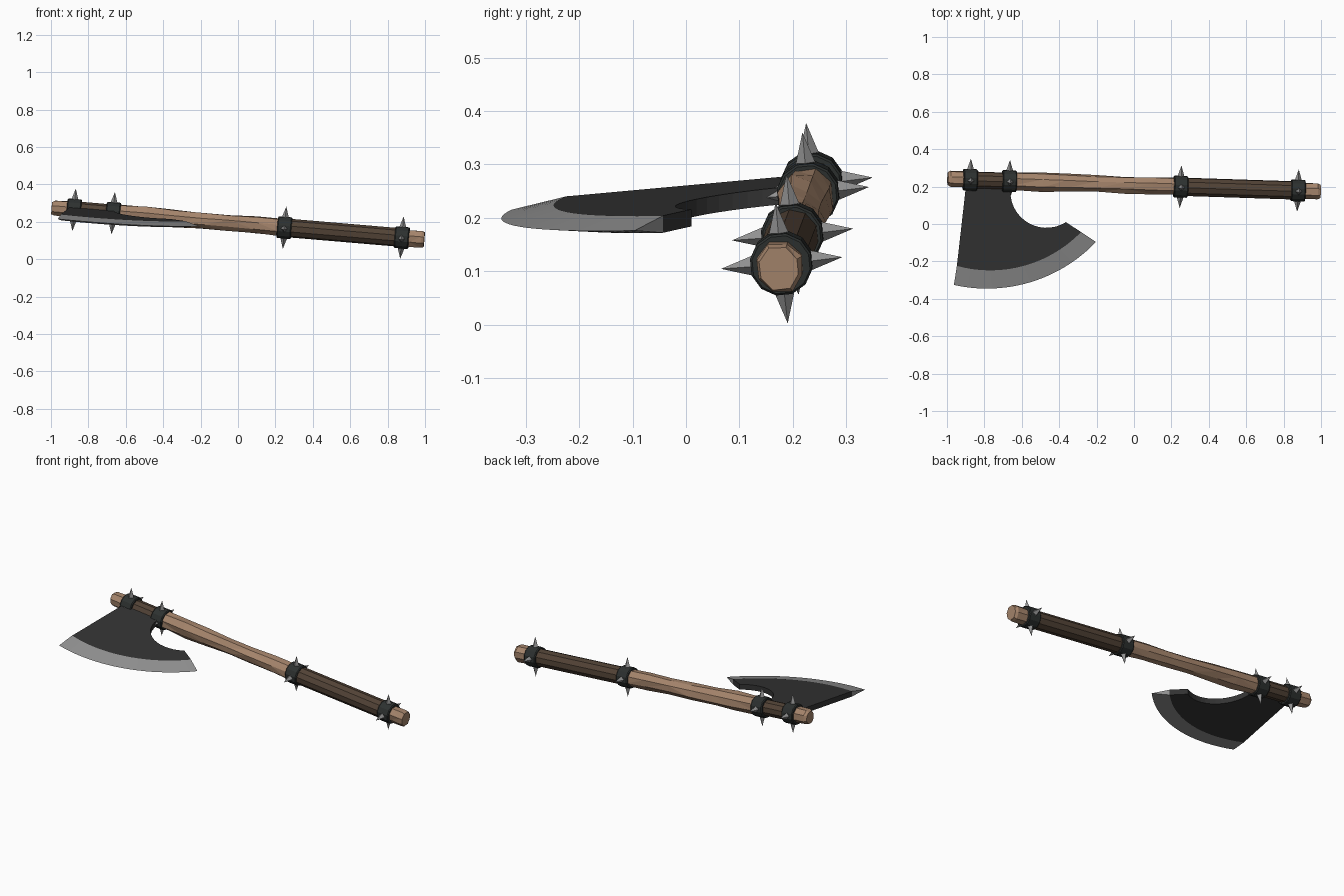
import bpy, bmesh, math, random
from mathutils import Vector, Matrix

if "Cube" in bpy.data.objects:
    bpy.data.objects.remove(bpy.data.objects["Cube"])

random.seed(4)


def material(name, rgb):
    m = bpy.data.materials.new(name)
    m.diffuse_color = (*rgb, 1)
    m.use_nodes = True
    m.node_tree.nodes["Principled BSDF"].inputs["Base Color"].default_value = m.diffuse_color
    return m


WOOD = material("wood", (0.38, 0.235, 0.15))
LEATHER = material("dark leather", (0.085, 0.056, 0.037))
IRON = material("black iron", (0.026, 0.03, 0.029))
BLADE = material("dark blade", (0.034, 0.034, 0.034))
STEEL = material("bare steel", (0.29, 0.29, 0.29))

# Tilted frame of the handle: X along the shaft, Z normal to the blade
X = Vector((2, -0.065, -0.17)).normalized()
Y = Vector((0, 1, 0.1))
Y = (Y - X * Y.dot(X)).normalized()
Z = X.cross(Y)
FRAME = Matrix.Translation((0, 0.2075, 0.19)) @ Matrix((X, Y, Z)).transposed().to_4x4()


def finish(name, bm, mats):
    bmesh.ops.recalc_face_normals(bm, faces=bm.faces)
    me = bpy.data.meshes.new(name)
    bm.to_mesh(me)
    bm.free()
    for m in mats:
        me.materials.append(m)
    ob = bpy.data.objects.new(name, me)
    bpy.context.collection.objects.link(ob)
    return ob


def lathe(name, stations, sides, mat, jitter=0.0):
    """Flat-sided rod from (x, radius) stations, optionally hewn unevenly."""
    bm = bmesh.new()
    rings = []
    for x, r in stations:
        ring = []
        for i in range(sides):
            a = math.tau * (i + 0.5) / sides
            q = r + random.uniform(-jitter, jitter)
            dx = random.uniform(-jitter, jitter) * 3 if abs(x) < 0.9 else 0
            ring.append(bm.verts.new((x + dx, q * math.cos(a), q * math.sin(a))))
        rings.append(ring)
    for a, b in zip(rings, rings[1:]):
        for i in range(sides):
            j = (i + 1) % sides
            bm.faces.new((a[i], a[j], b[j], b[i]))
    bm.faces.new(rings[0])
    bm.faces.new(rings[-1])
    if jitter:
        bmesh.ops.triangulate(bm, faces=[f for f in bm.faces if len(f.verts) == 4])
    bm.transform(FRAME)
    return finish(name, bm, [mat])


# Rough wooden shaft, thinner where the leather covers it
lathe("wooden_shaft", [(-1.0, 0.036), (-0.985, 0.044), (-0.9, 0.044), (-0.86, 0.038),
                       (-0.7, 0.038), (-0.66, 0.05), (-0.5, 0.053), (-0.36, 0.049),
                       (-0.2, 0.046), (-0.05, 0.047), (0.1, 0.046), (0.23, 0.046),
                       (0.3, 0.04), (0.86, 0.04), (0.92, 0.046), (0.985, 0.047),
                       (1.0, 0.04)], 8, WOOD, 0.004)

# Leather wraps
lathe("head_wrap", [(-0.89, 0.046), (-0.66, 0.046)], 10, LEATHER)
lathe("grip_wrap", [(0.24, 0.05), (0.89, 0.05)], 10, LEATHER)

# Iron bands, each with four spikes
for n, x in enumerate((-0.88, -0.67, 0.25, 0.88), 1):
    lathe(f"band_{n}", [(x - 0.038, 0.055), (x - 0.033, 0.059),
                        (x + 0.033, 0.059), (x + 0.038, 0.055)], 12, IRON)
    bm = bmesh.new()
    for k in range(4):
        m = (FRAME @ Matrix.Translation((x, 0, 0)) @ Matrix.Rotation(k * math.pi / 2, 4, 'X')
             @ Matrix.Translation((0, 0, 0.084)))
        bmesh.ops.create_cone(bm, cap_ends=True, segments=4, radius1=0.019,
                              radius2=0, depth=0.06, matrix=m)
    finish(f"spikes_{n}", bm, [STEEL])


def arc(p, q, r, n):
    """Points on the circle through p, q, r, running from p to r."""
    (ax, ay), (bx, by), (cx, cy) = p, q, r
    d = 2 * (ax * (by - cy) + bx * (cy - ay) + cx * (ay - by))
    A, B, C = ax * ax + ay * ay, bx * bx + by * by, cx * cx + cy * cy
    ux = (A * (by - cy) + B * (cy - ay) + C * (ay - by)) / d
    uy = (A * (cx - bx) + B * (ax - cx) + C * (bx - ax)) / d
    rad = math.hypot(ax - ux, ay - uy)
    a0 = math.atan2(ay - uy, ax - ux)
    da = (math.atan2(cy - uy, cx - ux) - a0) % math.tau
    return [(ux + rad * math.cos(a0 + da * i / n), uy + rad * math.sin(a0 + da * i / n))
            for i in range(n + 1)]


# Bearded axe blade: flat dark body plus ground steel edge
N, HALF = 20, 0.016
edge = arc((-0.963, -0.326), (-0.61, -0.326), (-0.203, -0.096), N)
inner = arc((-0.947, -0.224), (-0.717, -0.246), (-0.283, -0.043), N)
beard = arc((-0.661, 0.173), (-0.56, 0.003), (-0.364, 0.01), 14)[::-1]
outline = inner + beard + [(-0.661, 0.225), (-0.896, 0.225)]


def on_blade(p, off):
    x, y = p
    return (x, y, 0.19 - 0.085 * x + 0.1 * (y - 0.2075 + 0.0325 * x) + off)


bm = bmesh.new()
top = [bm.verts.new(on_blade(p, HALF)) for p in outline]
bot = [bm.verts.new(on_blade(p, -HALF)) for p in outline]
tip = [bm.verts.new(on_blade(p, 0)) for p in edge]
bm.faces.new(top)
bm.faces.new(bot)
for i in range(N, len(top)):
    j = (i + 1) % len(top)
    bm.faces.new((top[i], top[j], bot[j], bot[i]))
steel = [bm.faces.new((s[i], s[i + 1], tip[i + 1], tip[i])) for s in (top, bot) for i in range(N)]
steel += [bm.faces.new((top[k], bot[k], tip[k])) for k in (0, N)]
for f in steel:
    f.material_index = 1
finish("axe_blade", bm, [BLADE, STEEL])
